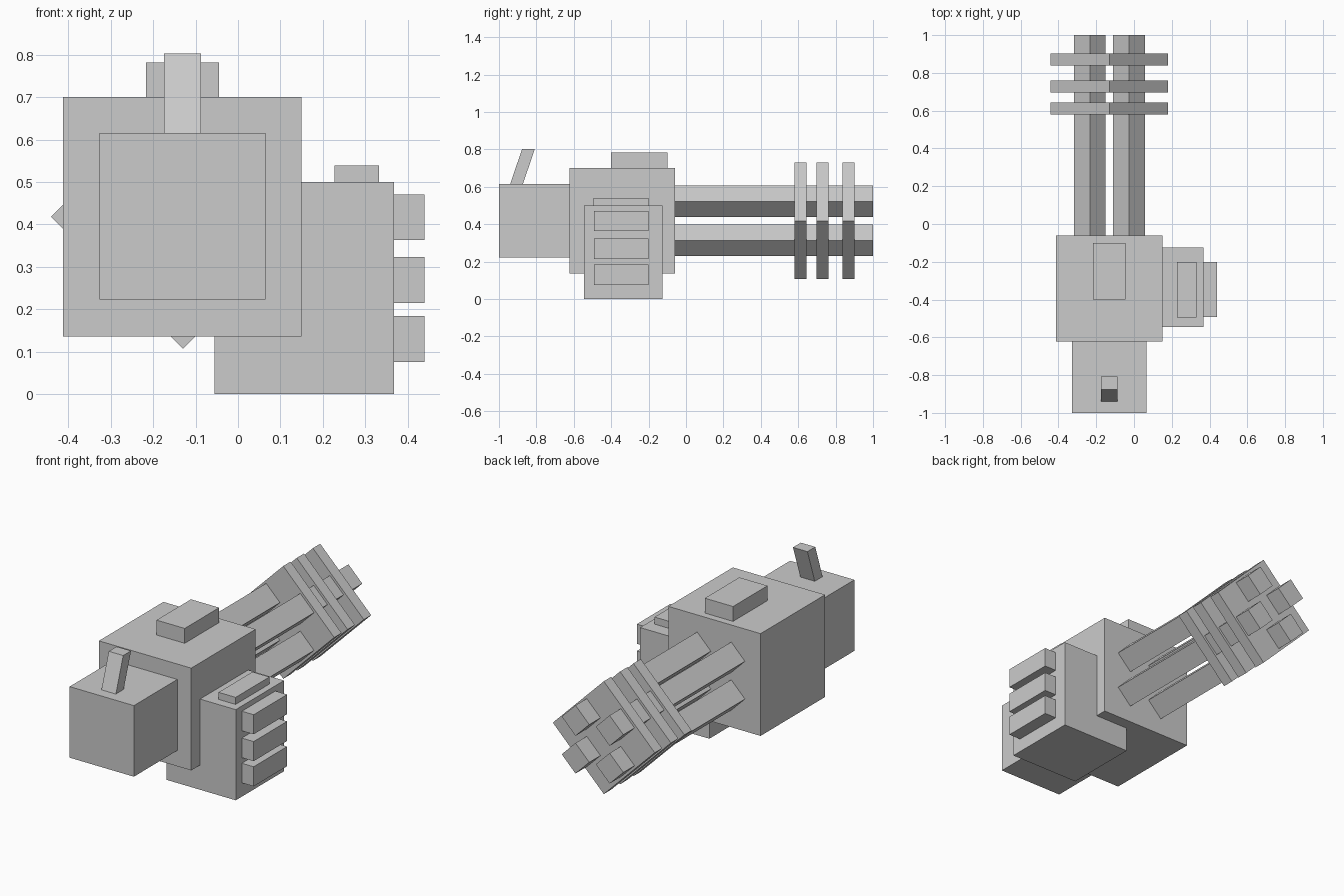
import bpy
import bmesh

if "Cube" in bpy.data.objects:
    bpy.data.objects.remove(bpy.data.objects["Cube"])

CX, CZ = -0.13, 0.418  # long axis of the barrels and body


def finish(name, bm):
    bmesh.ops.recalc_face_normals(bm, faces=bm.faces)
    mesh = bpy.data.meshes.new(name)
    bm.to_mesh(mesh)
    bm.free()
    obj = bpy.data.objects.new(name, mesh)
    bpy.context.collection.objects.link(obj)
    return obj


def prism(name, profile, offset):
    """Extrude a closed 3D profile along an offset vector."""
    bm = bmesh.new()
    face = bm.faces.new([bm.verts.new(p) for p in profile])
    new = bmesh.ops.extrude_face_region(bm, geom=[face], use_keep_orig=True)["geom"]
    bmesh.ops.translate(bm, vec=offset,
                        verts=[v for v in new if isinstance(v, bmesh.types.BMVert)])
    return finish(name, bm)


def box(name, x, y, z):
    return prism(name, [(x[0], y[0], z[0]), (x[1], y[0], z[0]),
                        (x[1], y[1], z[0]), (x[0], y[1], z[0])],
                 (0, 0, z[1] - z[0]))


def diamond(name, cx, cz, r, y0, y1):
    return prism(name, [(cx + r, y0, cz), (cx, y0, cz + r),
                        (cx - r, y0, cz), (cx, y0, cz - r)], (0, y1 - y0, 0))


# Main housing, rear motor block and top cover
box("main_housing", (-0.413, 0.15), (-0.622, -0.06), (0.136, 0.70))
box("rear_block", (-0.327, 0.065), (-1.0, -0.622), (0.223, 0.615))
box("top_cover", (-0.217, -0.045), (-0.40, -0.10), (0.70, 0.782))

# Slanted lever on the rear block
prism("rear_lever", [(-0.175, -0.94, 0.615), (-0.175, -0.872, 0.615),
                     (-0.175, -0.808, 0.803), (-0.175, -0.876, 0.803)], (0.088, 0, 0))

# Side magazine with lid and ribs
box("side_magazine", (-0.055, 0.368), (-0.545, -0.125), (0.0, 0.50))
box("magazine_lid", (0.228, 0.332), (-0.495, -0.20), (0.50, 0.539))
for i, z in enumerate((0.076, 0.215, 0.363)):
    box(f"magazine_rib_{i + 1}", (0.368, 0.44), (-0.492, -0.20), (z, z + 0.108))

# Four square barrels set on edge
for i, (sx, sz) in enumerate([(-1, -1), (1, -1), (1, 1), (-1, 1)]):
    diamond(f"barrel_{i + 1}", CX + sx * 0.104, CZ + sz * 0.104, 0.084, -0.06, 1.0)

# Clamp plates around the barrels
for i, y in enumerate((0.58, 0.697, 0.838)):
    diamond(f"barrel_clamp_{i + 1}", CX, CZ, 0.311, y, y + 0.064)
